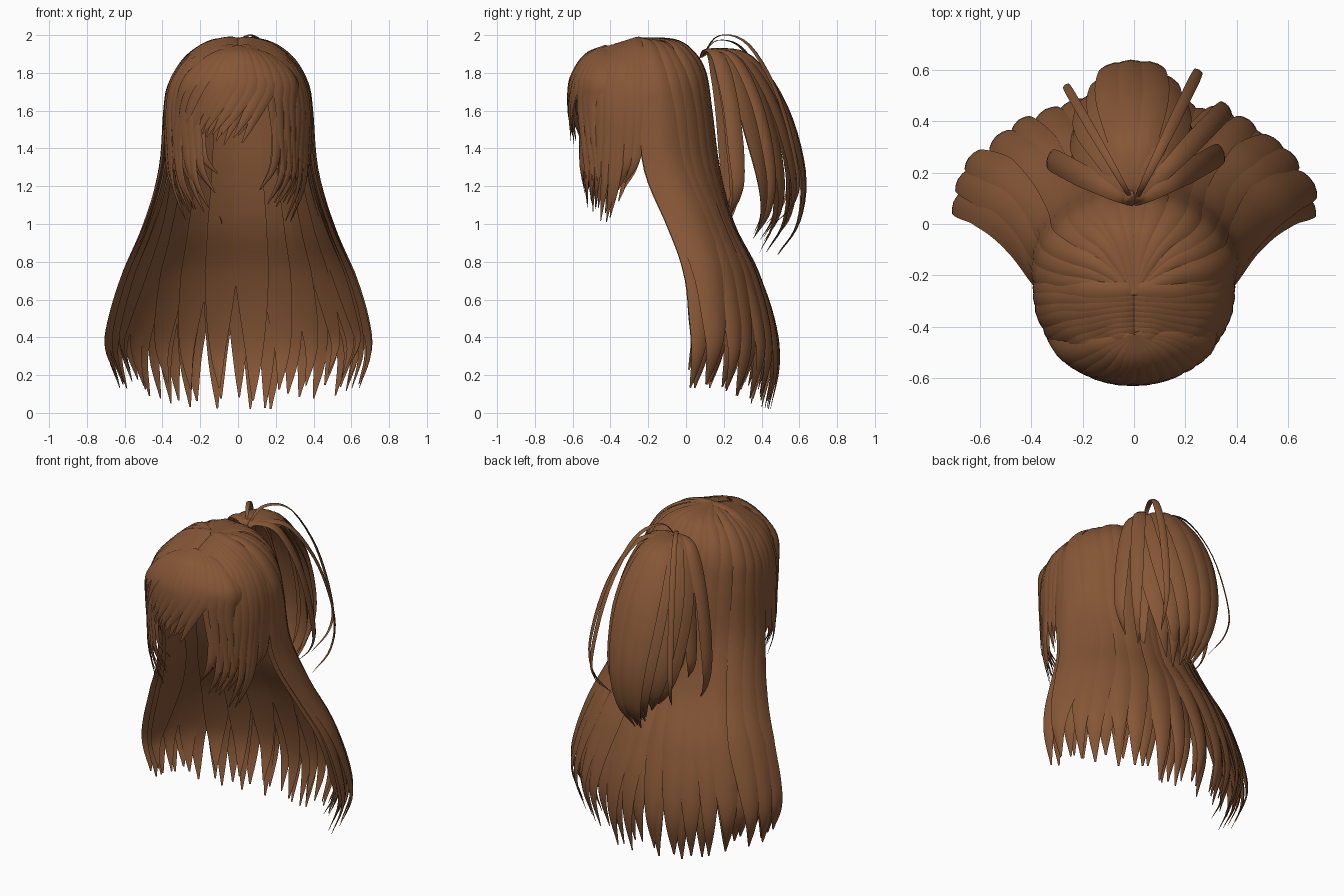
import bpy, bmesh, math, random
from mathutils import Vector

random.seed(4)
cube = bpy.data.objects.get("Cube")
if cube:
    bpy.data.objects.remove(cube)

hair = bpy.data.materials.new("chestnut_brown")
hair.use_nodes = True
BROWN = (0.238, 0.094, 0.037, 1)
hair.diffuse_color = BROWN
hair.node_tree.nodes["Principled BSDF"].inputs["Base Color"].default_value = BROWN


def jit(a):
    return random.uniform(-a, a)


def lerp(a, b, t):
    return a + (b - a) * t


def spline(pts, n=5):
    """Catmull-Rom samples through the points."""
    p = [pts[0] * 2 - pts[1]] + pts + [pts[-1] * 2 - pts[-2]]
    out = []
    for i in range(1, len(p) - 2):
        a, b, c, d = p[i - 1:i + 3]
        for k in range(n):
            t = k / n
            out.append(0.5 * (2 * b + (c - a) * t + (2 * a - 5 * b + 4 * c - d) * t * t
                              + (3 * b - a - 3 * c + d) * t ** 3))
    return out + [pts[-1]]


OUTER = [-1, -0.6, 0, 0.6, 1]
INNER = [0.5, -0.5]


def strand(bm, pts, width, core, root=0.2, grow=0.3, taper=0.3, thick=0.16):
    """Lens-shaped lock along a path: narrow root, full middle, pointed tip."""
    path = spline([Vector(p) for p in pts])
    n = len(path) - 1
    rings = []
    for i, p in enumerate(path):
        t = i / n
        tan = (path[min(i + 1, n)] - path[max(i - 1, 0)]).normalized()
        c = Vector((core[0], core[1], min(p.z - 0.02, core[2])))
        out = p - c
        out = (out - tan * out.dot(tan)).normalized()
        side = tan.cross(out)
        h = width / 2 * lerp(root, 1, min(1, t / grow) ** 0.8)
        h *= max(0.02, min(1, (1 - t) / taper)) ** 0.75
        ring = [p + side * h * u + out * 2 * h * thick * (1 - u * u) for u in OUTER]
        ring += [p + side * h * u + out * h * thick * 0.5 * (1 - u * u) for u in INNER]
        rings.append([bm.verts.new(v) for v in ring])
    m = len(rings[0])
    for a, b in zip(rings, rings[1:]):
        for k in range(m):
            bm.faces.new((a[k], a[(k + 1) % m], b[(k + 1) % m], b[k]))
    bm.faces.new(rings[0])
    bm.faces.new(rings[-1])


def finish(bm, name):
    bmesh.ops.recalc_face_normals(bm, faces=bm.faces)
    me = bpy.data.meshes.new(name)
    bm.to_mesh(me)
    bm.free()
    me.materials.append(hair)
    ob = bpy.data.objects.new(name, me)
    bpy.context.collection.objects.link(ob)
    bpy.ops.object.select_all(action='DESELECT')
    ob.select_set(True)
    bpy.context.view_layer.objects.active = ob
    bpy.ops.object.shade_smooth_by_angle(angle=math.radians(50))


HEAD = (0, -0.2, 1.55)

# Long back hair: each level is height, x radius, y centre, y radius
LEVELS = [(1.6, 0.38, -0.2, 0.325), (1.3, 0.4, -0.16, 0.32), (1.0, 0.475, -0.03, 0.26),
          (0.75, 0.575, 0.05, 0.31), (0.5, 0.665, 0.06, 0.395)]


def back_path(deg, scale, tip):
    a = math.radians(deg)
    c, s = math.cos(a), math.sin(a)
    pts = [(0, -0.27, 1.985)]
    for e in (68, 44, 20):
        e = math.radians(e)
        rx = 0.38 * scale * math.cos(e) ** 0.9
        ry = 0.325 * scale * math.cos(e) ** 0.55
        pts.append((rx * c, lerp(-0.2, -0.25, math.sin(e)) + ry * s,
                    1.6 + 0.385 * scale * math.sin(e) ** lerp(1, 0.62, s)))
    for z, rx, yc, ry in LEVELS:
        pts.append((rx * scale * c, yc + ry * scale * s, z))
    pts.append((0.695 * scale * c, 0.05 + 0.44 * scale * s, lerp(0.5, tip, 0.5)))
    pts.append((0.645 * scale * c, 0.01 + 0.44 * scale * s, tip))
    return pts


def back_layer(name, count, scale, width, lift):
    bm = bmesh.new()
    for i in range(count):
        deg = lerp(3, 177, i / (count - 1)) + jit(2.5)
        tip = 0.005 + 0.12 * math.cos(math.radians(deg)) ** 2 + random.uniform(0, 0.08) + lift
        strand(bm, back_path(deg, scale + jit(0.018), tip), width * random.uniform(0.85, 1.15),
               HEAD, root=0.1, grow=0.6, taper=0.3, thick=0.14)
    finish(bm, name)


back_layer("back_hair_outer", 16, 1.0, 0.18, 0)
back_layer("back_hair_middle", 15, 0.955, 0.18, 0.0)
back_layer("back_hair_inner", 12, 0.9, 0.17, 0.05)


# Front ring of the head, used by the side locks and the fringe
def ring(deg, z, k=1.0):
    a = math.radians(deg)
    return (0.38 * k * math.cos(a), -0.27 + 0.345 * k * math.sin(a), z)


# Side locks, swept from the parting over the temples and mirrored
def side_locks(name, sign):
    bm = bmesh.new()
    count = 9
    for layer in range(2):
        for i in range(count):
            s = i / (count - 1)
            k = 1 - 0.045 * layer - 0.03 * s
            deg = lerp(4, -54, s) + jit(2)
            y0 = lerp(-0.25, -0.44, s)
            low = 1.0 + 0.55 * (s - 0.5) ** 2 + random.uniform(0, 0.14) + 0.03 * layer
            top = lerp(1.985, 1.93, s)
            pts = [(-0.03, y0, top - 0.02), (0.05, y0, top - 0.003)]
            for f, z in ((0.5, top - 0.045), (0.78, 1.84), (0.93, 1.74)):
                x, y, _ = ring(deg, z, k)
                pts.append((x * f, lerp(y0, y, f * f), z))
            pts += [ring(deg, 1.6, k), ring(deg - 2, 1.42, k),
                    ring(deg - 6, lerp(low, 1.42, 0.45), k * 0.98), ring(deg - 15, low, k * 0.86)]
            strand(bm, [(sign * x, y, z) for x, y, z in pts], 0.105, (0, -0.27, 1.55),
                   root=0.4, grow=0.4, taper=0.45, thick=0.15)
    finish(bm, name)


side_locks("side_locks_left", 1)
side_locks("side_locks_right", -1)

# Fringe: a fan from the forehead parting, swept to the right with a small gap
bm = bmesh.new()
for layer in range(2):
    for i in range(13):
        deg = lerp(-140, -42, i / 12) + jit(2) + 3 * layer
        left = deg > -66
        sweep = 8 if left else -20
        low = 1.45 + jit(0.03) - (0.2 if left or deg < -125 else 0)
        k = 1.01 - 0.035 * layer
        pts = [(0, -0.43, 1.945)]
        x, y, z = ring(deg + 8, 1.86, 0.88 * k)
        pts.append((x * 0.6, lerp(-0.43, y, 0.7), 1.89))
        pts += [ring(deg + 4, 1.77, 0.95 * k), ring(deg + sweep * 0.3, 1.62, k),
                ring(deg + sweep, low, 0.98 * k)]
        strand(bm, pts, 0.11, (0, -0.3, 1.5), root=0.15, grow=0.5, taper=0.5, thick=0.15)
finish(bm, "fringe")


# Ponytail: arching locks from the back of the crown, their tips gathering inwards
def tail_lock(bm, deg, reach, width, low, lift=0.0, gather=1.0, **kw):
    pts = []
    for r, z, g in ((0, 1.88, 0), (0.1, 1.92 + lift, 0), (0.27, 1.87 + lift, 0),
                    (0.44, 1.62 + lift * 0.5, 0), (0.54, 1.28, 0.2),
                    (0.52, lerp(1.28, low, 0.6), 0.4), (0.41, low, 0.7)):
        a = math.radians(lerp(deg, 90, g * gather))
        pts.append((r * reach * math.cos(a), 0.08 + r * reach * math.sin(a), z))
    strand(bm, pts, width, (0, 0.15, 1.4), **kw)


bm = bmesh.new()
for reach, count, spread, width in ((1, 7, 26, 0.15), (0.84, 6, 36, 0.15)):
    for i in range(count):
        u = lerp(-1, 1, i / (count - 1))
        tail_lock(bm, 90 + spread * u + jit(2), reach * (1 - 0.2 * u * u) + jit(0.02), width,
                  0.8 + 0.1 * u * u + random.uniform(0, 0.08),
                  root=0.12, grow=0.45, taper=0.45, thick=0.14)
finish(bm, "ponytail")

# Loose locks and thin wisps around the ponytail
bm = bmesh.new()
for deg, reach, width, low, lift in (
        (30, 0.72, 0.09, 1.05, 0.0), (46, 0.95, 0.08, 0.93, 0.0), (152, 0.68, 0.09, 0.98, 0.0),
        (140, 0.55, 0.08, 1.1, 0.0), (64, 1.05, 0.045, 1.0, 0.075), (120, 0.97, 0.035, 1.0, 0.05),
        (50, 0.42, 0.08, 1.0, 0.0), (130, 0.32, 0.08, 1.0, 0.0)):
    tail_lock(bm, deg, reach, width, low, lift, gather=0.0,
              root=0.25, grow=0.4, taper=0.4, thick=0.15)
finish(bm, "loose_wisps")
